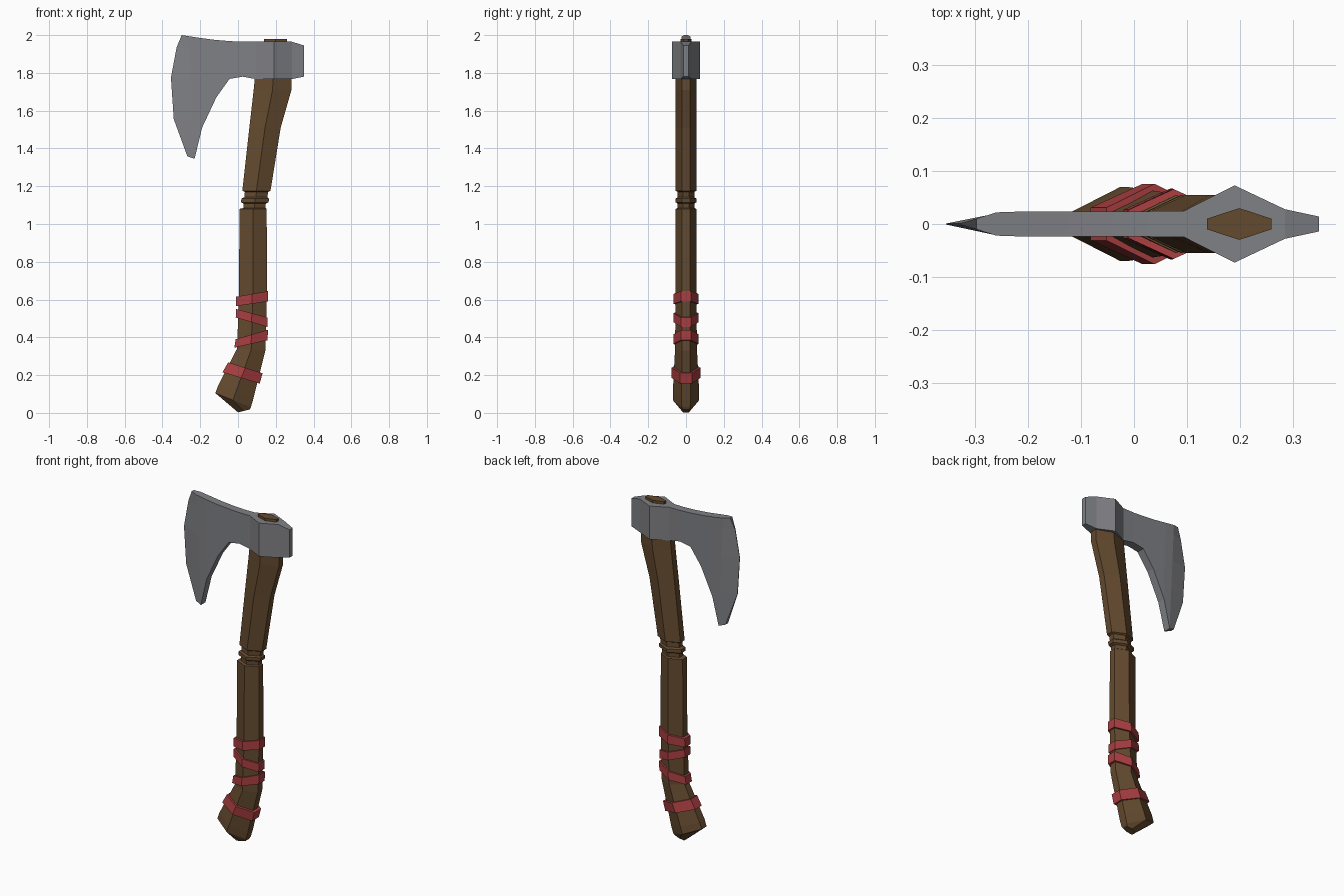
import bpy, bmesh


def material(name, rgb):
    m = bpy.data.materials.new(name)
    m.diffuse_color = (*rgb, 1)
    return m


WOOD = material("brown wood", (0.127, 0.068, 0.028))
STEEL = material("grey steel", (0.216, 0.219, 0.235))
CLOTH = material("red cloth", (0.40, 0.048, 0.052))


def loft(name, rings, mat):
    """Join rings of equal point count with quads and cap both ends."""
    bm = bmesh.new()
    loops = [[bm.verts.new(p) for p in ring] for ring in rings]
    n = len(loops[0])
    for a, b in zip(loops, loops[1:]):
        for i in range(n):
            j = (i + 1) % n
            bm.faces.new((a[i], a[j], b[j], b[i]))
    bm.faces.new(loops[0])
    bm.faces.new(loops[-1])
    bmesh.ops.recalc_face_normals(bm, faces=bm.faces)
    mesh = bpy.data.meshes.new(name)
    bm.to_mesh(mesh)
    bm.free()
    mesh.materials.append(mat)
    ob = bpy.data.objects.new(name, mesh)
    bpy.context.collection.objects.link(ob)
    return ob


def hexagon(xl, zl, xr, zr, wide, flat):
    """Six-sided section between a left and a right point, widest in the middle."""
    xm, zm = (xl + xr) / 2, (zl + zr) / 2
    return [(xl, -flat, zl), (xm, -wide, zm), (xr, -flat, zr),
            (xr, flat, zr), (xm, wide, zm), (xl, flat, zl)]


# Handle: bent hexagonal shaft with a grooved neck and a peg through the head
handle = [
    (0.00, 0.003, 0.062, 0.018, 0.022, 0.016),
    (-0.12, 0.105, 0.068, 0.03, 0.07, 0.022),
    (-0.105, 0.145, 0.08, 0.07, 0.07, 0.024),
    (-0.005, 0.34, 0.145, 0.33, 0.058, 0.021),
    (0.005, 0.62, 0.153, 0.62, 0.055, 0.02),
    (0.008, 1.08, 0.152, 1.08, 0.055, 0.02),
    (0.03, 1.085, 0.145, 1.085, 0.044, 0.016),
    (0.03, 1.108, 0.147, 1.108, 0.044, 0.016),
    (0.016, 1.115, 0.162, 1.115, 0.055, 0.02),
    (0.018, 1.135, 0.164, 1.135, 0.055, 0.02),
    (0.034, 1.142, 0.155, 1.142, 0.044, 0.016),
    (0.036, 1.17, 0.16, 1.17, 0.044, 0.016),
    (0.023, 1.176, 0.172, 1.176, 0.055, 0.02),
    (0.06, 1.51, 0.226, 1.51, 0.055, 0.02),
    (0.083, 1.71, 0.283, 1.71, 0.055, 0.02),
    (0.09, 1.78, 0.283, 1.78, 0.055, 0.02),
    (0.138, 1.79, 0.26, 1.79, 0.03, 0.01),
    (0.138, 1.98, 0.26, 1.98, 0.03, 0.01),
]
loft("handle", [hexagon(*s) for s in handle], WOOD)

# Wrappings: tilted bands, each given by its lower and upper section
bands = [
    ((-0.012, 0.565, 0.160, 0.59), (-0.010, 0.615, 0.160, 0.645), 0.066, 0.027),
    ((-0.012, 0.505, 0.155, 0.455), (-0.010, 0.55, 0.157, 0.505), 0.066, 0.027),
    ((-0.020, 0.345, 0.157, 0.385), (-0.012, 0.39, 0.158, 0.44), 0.067, 0.027),
    ((-0.082, 0.215, 0.115, 0.155), (-0.052, 0.268, 0.130, 0.21), 0.076, 0.031),
]
for i, (low, high, wide, flat) in enumerate(bands):
    loft(f"wrap_band_{i + 1}", [hexagon(*low, wide, flat), hexagon(*high, wide, flat)], CLOTH)


# Axe head: upright columns (top x, top z, bottom x, bottom z, half thickness)
def column(xt, zt, xb, zb, half):
    pts = [(xt + (xb - xt) * t, zt + (zb - zt) * t) for t in (0, 0.1, 0.35, 0.69, 1)]
    return [(x, -half, z) for x, z in pts] + [(x, half, z) for x, z in reversed(pts)]


columns = [
    (0.35, 1.945, 0.35, 1.78, 0.014),
    (0.285, 1.965, 0.285, 1.767, 0.028),
    (0.19, 1.965, 0.19, 1.767, 0.073),
    (0.095, 1.965, 0.095, 1.767, 0.025),
    (0.025, 1.965, 0.025, 1.78, 0.024),
    (-0.04, 1.968, -0.045, 1.768, 0.024),
    (-0.125, 1.975, -0.115, 1.67, 0.024),
    (-0.20, 1.985, -0.19, 1.51, 0.024),
    (-0.26, 1.994, -0.23, 1.345, 0.022),
]
edge = [(-0.298, 2.0, 0.01), (-0.325, 1.935, 0.002), (-0.355, 1.775, 0.001),
        (-0.34, 1.555, 0.002), (-0.268, 1.358, 0.012)]
edge_ring = [(x, -h, z) for x, z, h in edge] + [(x, h, z) for x, z, h in reversed(edge)]
loft("axe_head", [column(*c) for c in columns] + [edge_ring], STEEL)
